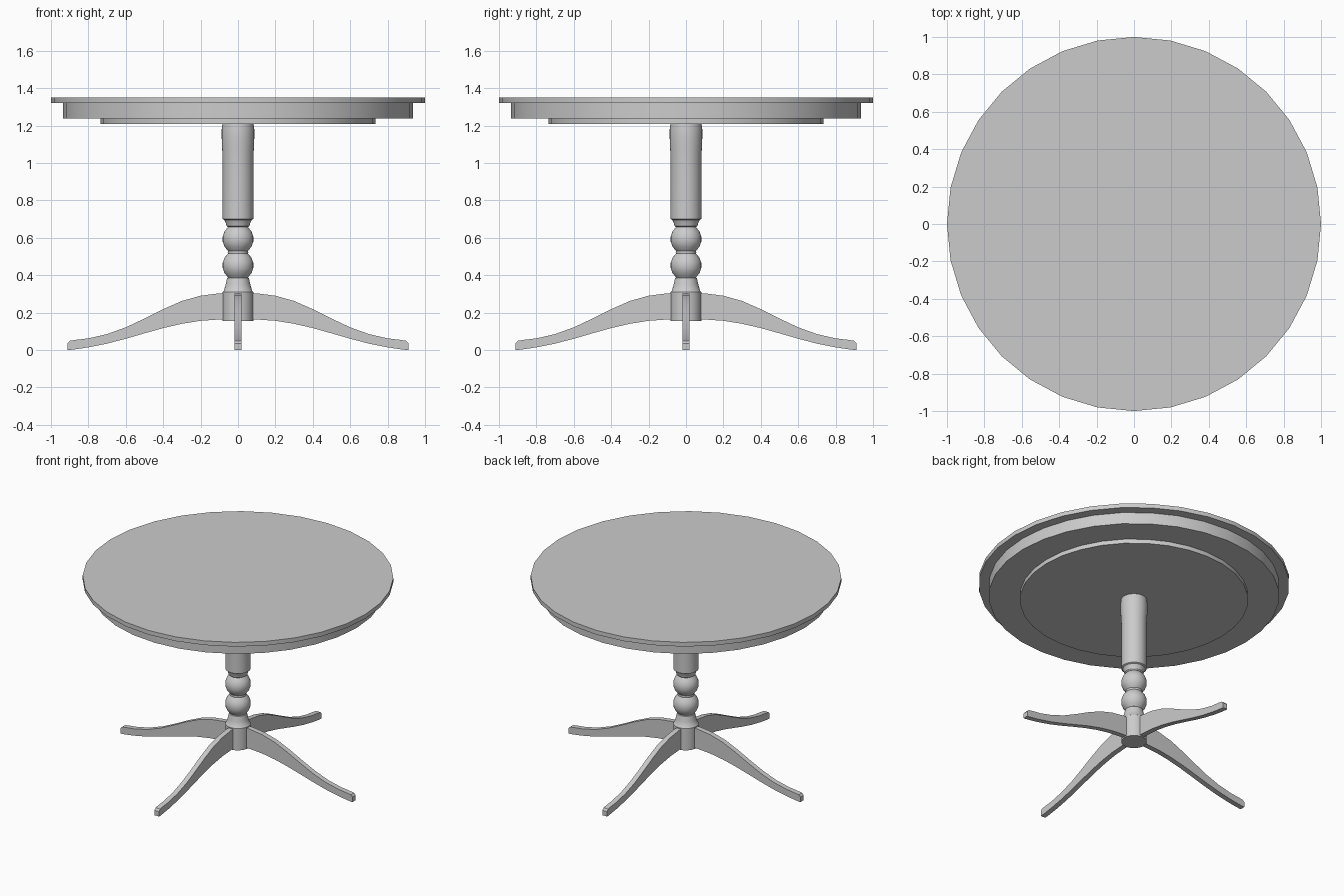
import bpy
import bmesh
from math import cos, sin, pi, radians
from mathutils import Matrix, Vector

cube = bpy.data.objects.get("Cube")
if cube:
    bpy.data.objects.remove(cube, do_unlink=True)

# Single grey finish
GREY = (0.6, 0.6, 0.6, 1)
grey = bpy.data.materials.new("plain_grey")
grey.use_nodes = True
grey.diffuse_color = GREY
grey.node_tree.nodes["Principled BSDF"].inputs["Base Color"].default_value = GREY


def finish(name, bm):
    bmesh.ops.recalc_face_normals(bm, faces=bm.faces)
    mesh = bpy.data.meshes.new(name)
    bm.to_mesh(mesh)
    bm.free()
    mesh.materials.append(grey)
    obj = bpy.data.objects.new(name, mesh)
    bpy.context.collection.objects.link(obj)
    bpy.ops.object.select_all(action="DESELECT")
    obj.select_set(True)
    bpy.context.view_layer.objects.active = obj
    bpy.ops.object.shade_smooth_by_angle(angle=radians(35))
    return obj


def turned(name, profile, sides=32):
    """Capped solid of revolution from (radius, height) points."""
    bm = bmesh.new()
    rings = [[bm.verts.new((r * cos(2 * pi * i / sides), r * sin(2 * pi * i / sides), z))
              for i in range(sides)] for r, z in profile]
    for low, high in zip(rings, rings[1:]):
        for i in range(sides):
            j = (i + 1) % sides
            bm.faces.new((low[i], low[j], high[j], high[i]))
    bm.faces.new(rings[0])
    bm.faces.new(rings[-1])
    return finish(name, bm)


# Round top, apron and mounting disc
for name, radius, low, high in (("table_top", 1.0, 1.32, 1.35),
                                ("apron", 0.935, 1.238, 1.32),
                                ("mounting_disc", 0.735, 1.208, 1.238)):
    turned(name, [(radius, low), (radius, high)])

# Turned pedestal: hub, flare, two beads, plain shaft, swelled head
pedestal = [(0.082, 0.155), (0.082, 0.31), (0.076, 0.315), (0.066, 0.35), (0.058, 0.385)]
for centre in (0.452, 0.593):
    for degrees in range(-50, 51, 20):
        a = radians(degrees)
        pedestal.append((0.083 * cos(a), centre + 0.083 * sin(a)))
    pedestal.append((0.055 if centre < 0.5 else 0.062, centre + 0.071))
pedestal += [(0.066, 0.68), (0.073, 0.695), (0.082, 0.7), (0.082, 1.03),
             (0.085, 1.08), (0.087, 1.13), (0.087, 1.18), (0.083, 1.21)]
turned("pedestal", pedestal)

# Four swept legs: paired lower and upper edges along the length
LEG = [(0.04, 0.165, 0.303), (0.1, 0.163, 0.303), (0.2, 0.156, 0.29),
       (0.3, 0.14, 0.262), (0.4, 0.117, 0.218), (0.5, 0.089, 0.168),
       (0.6, 0.06, 0.121), (0.7, 0.034, 0.085), (0.8, 0.014, 0.062),
       (0.86, 0.005, 0.055), (0.9, 0.0, 0.049), (0.912, 0.0, 0.035)]
HALF = 0.018
for name, turn in (("left_leg", 0), ("back_leg", 90), ("right_leg", 180), ("front_leg", 270)):
    bm = bmesh.new()
    rows = [[bm.verts.new((x, y, z)) for y, z in
             ((-HALF, low), (HALF, low), (HALF, high), (-HALF, high))]
            for x, low, high in LEG]
    for a, b in zip(rows, rows[1:]):
        for i in range(4):
            j = (i + 1) % 4
            bm.faces.new((a[i], a[j], b[j], b[i]))
    bm.faces.new(rows[0])
    bm.faces.new(rows[-1])
    bmesh.ops.rotate(bm, verts=bm.verts, cent=Vector(), matrix=Matrix.Rotation(radians(turn), 3, "Z"))
    finish(name, bm)
